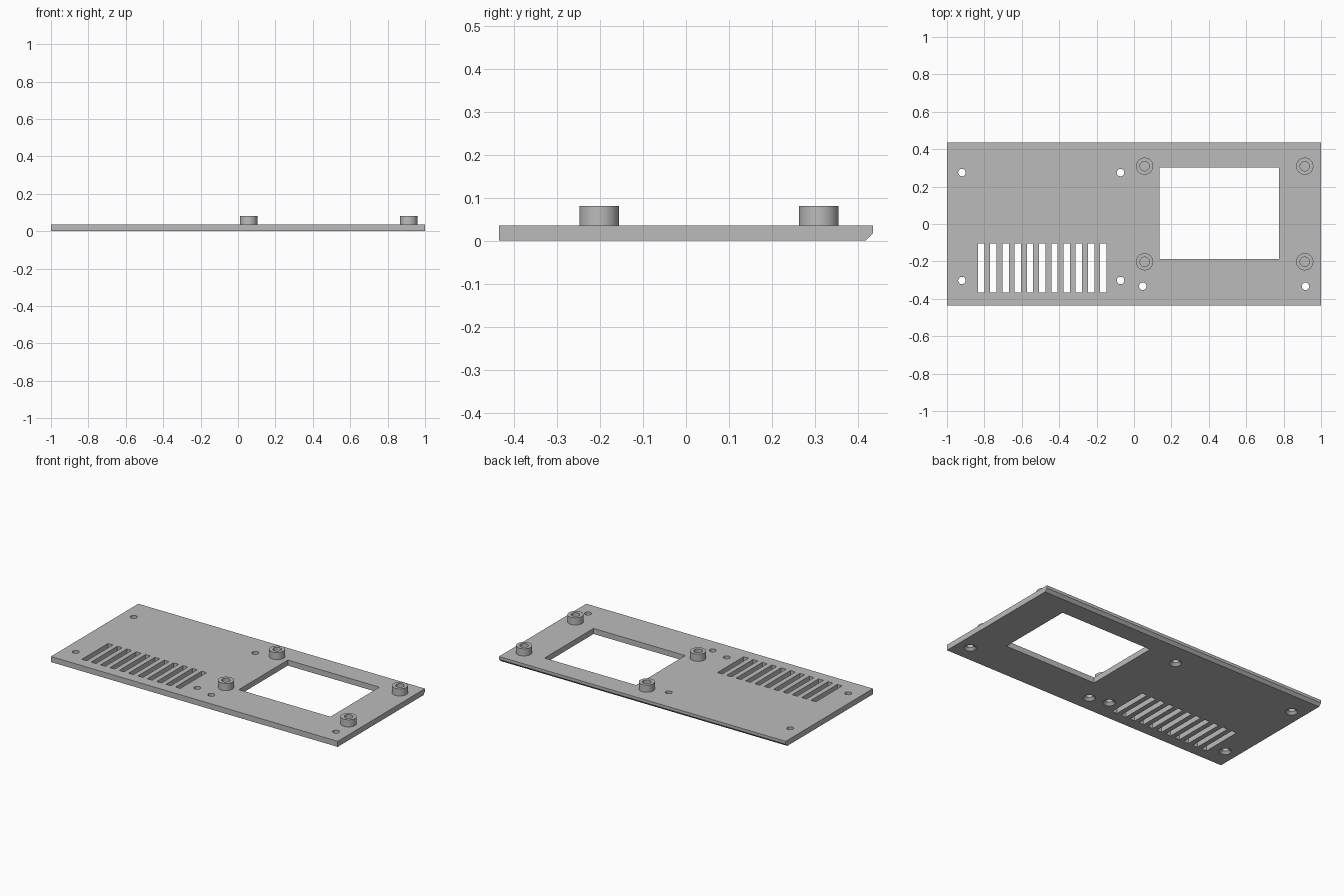
import bpy
import bmesh
import math

if "Cube" in bpy.data.objects:
    bpy.data.objects.remove(bpy.data.objects["Cube"], do_unlink=True)

THICK = 0.035
HALF_W, HALF_D = 1.0, 0.435
CHAMFER = 0.017

grey = bpy.data.materials.new("plain grey")
grey.use_nodes = True
colour = (0.5, 0.5, 0.5, 1)
grey.diffuse_color = colour
grey.node_tree.nodes["Principled BSDF"].inputs["Base Color"].default_value = colour


def finish(bm, name):
    bmesh.ops.recalc_face_normals(bm, faces=bm.faces)
    mesh = bpy.data.meshes.new(name)
    bm.to_mesh(mesh)
    bm.free()
    mesh.materials.append(grey)
    obj = bpy.data.objects.new(name, mesh)
    bpy.context.collection.objects.link(obj)
    return obj


def add_box(bm, x0, x1, y0, y1, z0, z1):
    verts = bmesh.ops.create_cube(bm, size=1)["verts"]
    for v in verts:
        v.co.x = x1 if v.co.x > 0 else x0
        v.co.y = y1 if v.co.y > 0 else y0
        v.co.z = z1 if v.co.z > 0 else z0


def add_lathe(bm, x, y, profile, closed=False, sides=32):
    """Revolve (radius, height) points; closed joins last ring to first, else ends are capped."""
    rings = []
    for r, z in profile:
        angles = [2 * math.pi * i / sides for i in range(sides)]
        rings.append([bm.verts.new((x + r * math.cos(a), y + r * math.sin(a), z)) for a in angles])
    pairs = list(zip(rings, rings[1:]))
    if closed:
        pairs.append((rings[-1], rings[0]))
    else:
        bm.faces.new(rings[0])
        bm.faces.new(rings[-1])
    for low, high in pairs:
        for i in range(sides):
            j = (i + 1) % sides
            bm.faces.new((low[i], low[j], high[j], high[i]))


# Panel: side profile with the lower back edge chamfered, extruded across the width
bm = bmesh.new()
section = [(-HALF_D, 0), (HALF_D - CHAMFER, 0), (HALF_D, CHAMFER), (HALF_D, THICK), (-HALF_D, THICK)]
side = bm.faces.new([bm.verts.new((-HALF_W, y, z)) for y, z in section])
extruded = bmesh.ops.extrude_face_region(bm, geom=[side])["geom"]
bmesh.ops.translate(bm, vec=(2 * HALF_W, 0, 0),
                    verts=[v for v in extruded if isinstance(v, bmesh.types.BMVert)])
panel = finish(bm, "panel")

# Openings: display window, vent slots and countersunk screw holes
bm = bmesh.new()
add_box(bm, 0.136, 0.775, -0.186, 0.302, -0.1, 0.1)
for i in range(11):
    x = -0.834 + i * 0.0653
    add_box(bm, x, x + 0.034, -0.365, -0.103, -0.1, 0.1)
screw_holes = [(x, y) for x in (-0.92, -0.072) for y in (-0.302, 0.275)]
screw_holes += [(0.047, -0.333), (0.917, -0.333)]
for x, y in screw_holes:
    add_lathe(bm, x, y, [(0.035, -0.1), (0.035, 0), (0.02, 0.015), (0.02, 0.1)])
cutter = finish(bm, "opening_cutter")
cutter.hide_render = True

cut = panel.modifiers.new("openings", 'BOOLEAN')
cut.operation = 'DIFFERENCE'
cut.solver = 'EXACT'
cut.object = cutter
bpy.context.view_layer.objects.active = panel
bpy.ops.object.modifier_apply(modifier=cut.name)
bpy.data.objects.remove(cutter, do_unlink=True)

# Standoffs: hollow posts around the window
parts = [panel]
for x, x_name in ((0.057, "right"), (0.913, "left")):
    for y, y_name in ((-0.202, "front"), (0.309, "back")):
        bm = bmesh.new()
        add_lathe(bm, x, y, [(0.046, THICK), (0.046, 0.08), (0.025, 0.08), (0.025, THICK)], closed=True)
        parts.append(finish(bm, f"{y_name}_{x_name}_standoff"))

# Smooth round walls, sharp edges
bpy.ops.object.select_all(action='DESELECT')
for obj in parts:
    obj.select_set(True)
bpy.context.view_layer.objects.active = panel
bpy.ops.object.shade_smooth_by_angle(angle=math.radians(30))
